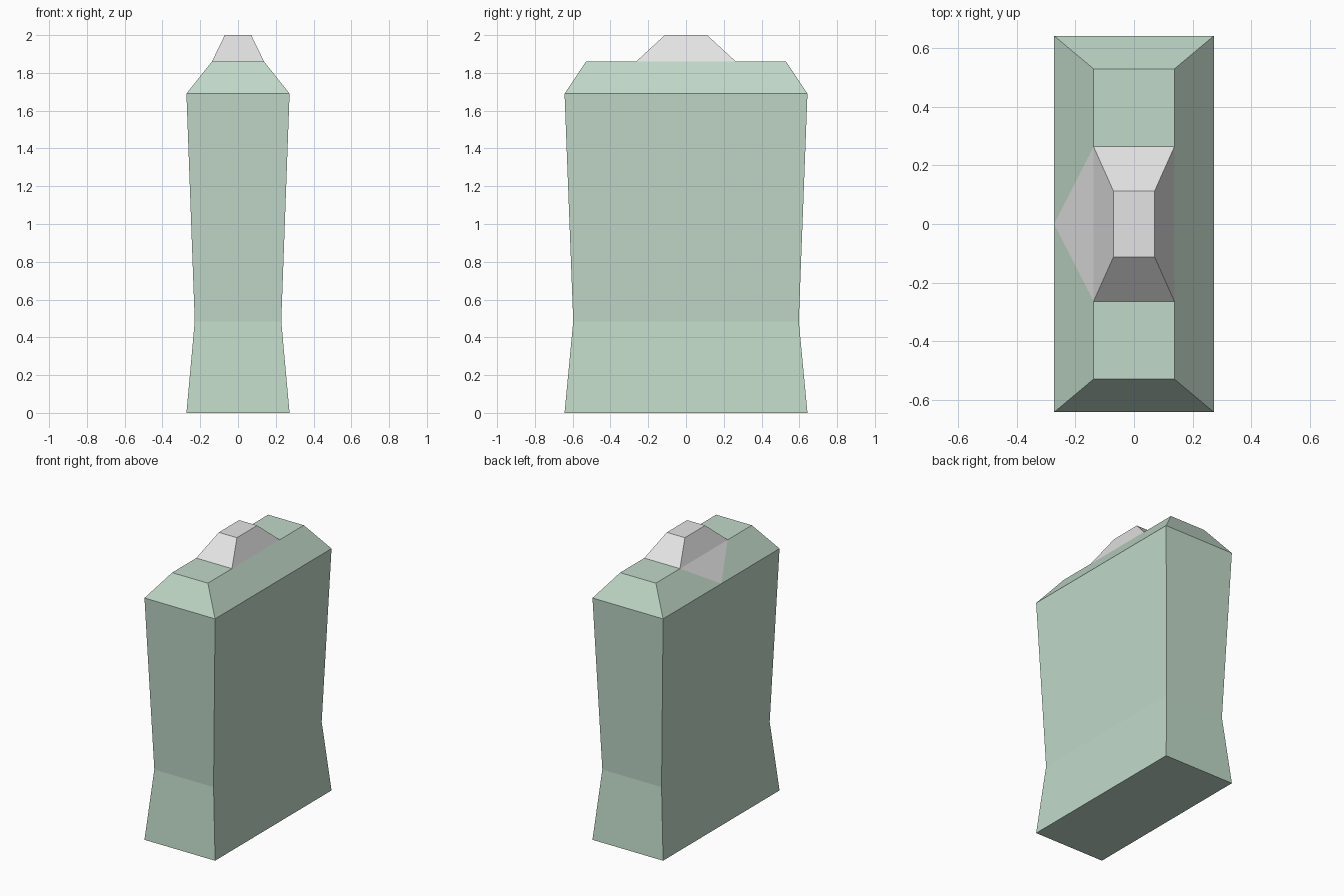
import bpy
import bmesh
from mathutils import Vector

cube = bpy.data.objects.get("Cube")
if cube:
    bpy.data.objects.remove(cube, do_unlink=True)


def make_material(name, color):
    mat = bpy.data.materials.new(name)
    mat.use_nodes = True
    mat.diffuse_color = (*color, 1)
    mat.node_tree.nodes["Principled BSDF"].inputs["Base Color"].default_value = (*color, 1)
    return mat


green = make_material("pale_green", (0.53, 0.69, 0.58))
grey = make_material("light_grey", (0.78, 0.77, 0.77))


def loft(levels):
    """Stack rectangles given as (half width, half depth, height) into a closed bmesh."""
    bm = bmesh.new()
    rings = [[bm.verts.new((sx * w, sy * d, z))
              for sx, sy in ((-1, -1), (1, -1), (1, 1), (-1, 1))]
             for w, d, z in levels]
    bm.faces.new(reversed(rings[0]))
    bm.faces.new(rings[-1])
    for low, high in zip(rings, rings[1:]):
        for i in range(4):
            j = (i + 1) % 4
            bm.faces.new((low[i], low[j], high[j], high[i]))
    bm.normal_update()
    return bm


def finish(bm, name, materials):
    mesh = bpy.data.meshes.new(name)
    bm.to_mesh(mesh)
    bm.free()
    obj = bpy.data.objects.new(name, mesh)
    for mat in materials:
        mesh.materials.append(mat)
    bpy.context.collection.objects.link(obj)


SHOULDER = (0.273, 0.643, 1.69)
TOP = (0.138, 0.53, 1.86)
CAP_DEPTH = 0.264

# Waisted body with a bevelled shoulder
body = loft([(0.273, 0.643, 0), (0.229, 0.597, 0.485), SHOULDER, TOP])


def side_slope():
    return [f for f in body.faces if f.normal.x < -0.5 and f.normal.z > 0.3]


# Grey triangle cut into the shoulder on one long side
apex = Vector((-SHOULDER[0], 0, SHOULDER[2]))
for side in (-1, 1):
    edge = Vector((-TOP[0], side * CAP_DEPTH, TOP[2])) - apex
    faces = side_slope()
    geom = faces + list({e for f in faces for e in f.edges}) + list({v for f in faces for v in f.verts})
    bmesh.ops.bisect_plane(body, geom=geom, dist=0.0001, plane_co=apex,
                           plane_no=edge.cross(Vector((0, 0, 1))).normalized())
    body.normal_update()
for face in side_slope():
    if abs(face.calc_center_median().y) < 0.1:
        face.material_index = 1
finish(body, "body", [green, grey])

# Tapered cap on the flat top
finish(loft([(TOP[0], CAP_DEPTH, TOP[2]), (0.07, 0.112, 2)]), "cap", [grey])
